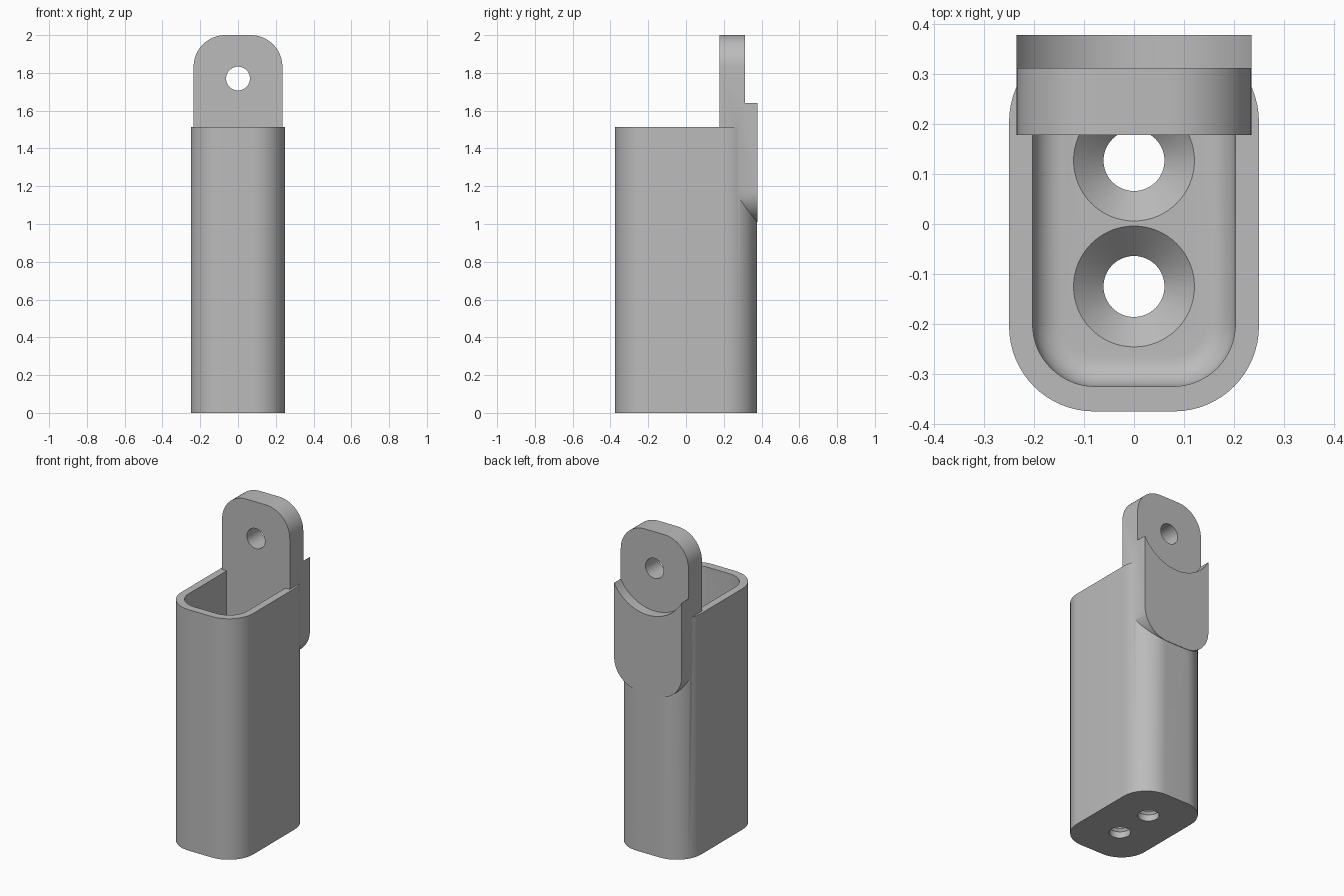
import bpy, bmesh
from math import sin, cos, pi, radians

cube = bpy.data.objects.get("Cube")
if cube:
    bpy.data.objects.remove(cube, do_unlink=True)

grey = bpy.data.materials.new("plain grey")
grey.use_nodes = True
colour = (0.5, 0.5, 0.5, 1)
grey.diffuse_color = colour
grey.node_tree.nodes["Principled BSDF"].inputs["Base Color"].default_value = colour

STEPS = 16


def rounded_rect(half_w, half_h, radius):
    """Counter-clockwise outline of a rounded rectangle centred on the origin."""
    points = []
    for corner, (sx, sy) in enumerate(((1, 1), (-1, 1), (-1, -1), (1, -1))):
        for i in range(STEPS + 1):
            a = pi / 2 * (corner + i / STEPS)
            points.append((sx * (half_w - radius) + radius * cos(a),
                           sy * (half_h - radius) + radius * sin(a)))
    return points


def circle(radius, count=64):
    return [(radius * cos(2 * pi * i / count), radius * sin(2 * pi * i / count))
            for i in range(count)]


def loft(name, rings):
    """Closed solid through matching rings of 3D points."""
    bm = bmesh.new()
    loops = [[bm.verts.new(p) for p in ring] for ring in rings]
    for low, high in zip(loops, loops[1:]):
        for i in range(len(low)):
            j = (i + 1) % len(low)
            bm.faces.new((low[i], low[j], high[j], high[i]))
    bm.faces.new(loops[0][::-1])
    bm.faces.new(loops[-1])
    bmesh.ops.recalc_face_normals(bm, faces=bm.faces)
    mesh = bpy.data.meshes.new(name)
    bm.to_mesh(mesh)
    bm.free()
    mesh.materials.append(grey)
    obj = bpy.data.objects.new(name, mesh)
    bpy.context.collection.objects.link(obj)
    return obj


def upright(outline, z, y=0):
    return [(px, py + y, z) for px, py in outline]


def facing(outline, y, z):
    return [(px, y, pz + z) for px, pz in outline]


def combine(target, other, operation):
    """Apply a boolean and discard the helper solid."""
    other.hide_render = True
    mod = target.modifiers.new(operation.lower(), 'BOOLEAN')
    mod.operation = operation
    mod.solver = 'EXACT'
    mod.object = other
    bpy.context.view_layer.objects.active = target
    bpy.ops.object.modifier_apply(modifier=mod.name)
    bpy.data.objects.remove(other, do_unlink=True)


# Outer body of the socket
RIM, FLOOR, FILLET = 1.513, 0.1, 0.06
outer = rounded_rect(0.25, 0.375, 0.17)
socket = loft("socket_with_lug", [upright(outer, 0), upright(outer, RIM)])

# Hollow with a filleted floor
rings = []
for i in range(9):
    a = pi / 2 * i / 8
    inset = FILLET * (1 - sin(a))
    rings.append(upright(rounded_rect(0.203 - inset, 0.325 - inset, 0.125 - inset),
                         FLOOR + FILLET * (1 - cos(a))))
rings.append(upright(rounded_rect(0.203, 0.325, 0.125), RIM + 0.1))
combine(socket, loft("hollow", rings), 'DIFFERENCE')

# Rounded mounting lug at the back
plate = rounded_rect(0.235, 0.495, 0.168)
combine(socket, loft("lug", [facing(plate, 0.178, 1.505),
                             facing(plate, 0.378, 1.505)]), 'UNION')

# Round step behind the lug eye, then the eye itself
EYE = 1.77
for name, radius, start in (("step", 0.268, 0.312), ("eye", 0.063, 0.1)):
    cutter = loft(name, [facing(circle(radius, 96), start, EYE),
                         facing(circle(radius, 96), 0.5, EYE)])
    combine(socket, cutter, 'DIFFERENCE')

# Countersunk screw holes in the floor
for y in (-0.125, 0.127):
    profile = ((0.061, -0.1), (0.061, FLOOR - 0.06), (0.121, FLOOR), (0.121, FLOOR + 0.02))
    cutter = loft("screw_hole", [upright(circle(r), z, y) for r, z in profile])
    combine(socket, cutter, 'DIFFERENCE')

# Smooth curves, crisp edges
bpy.ops.object.select_all(action='DESELECT')
socket.select_set(True)
bpy.context.view_layer.objects.active = socket
bpy.ops.object.shade_smooth_by_angle(angle=radians(30))
